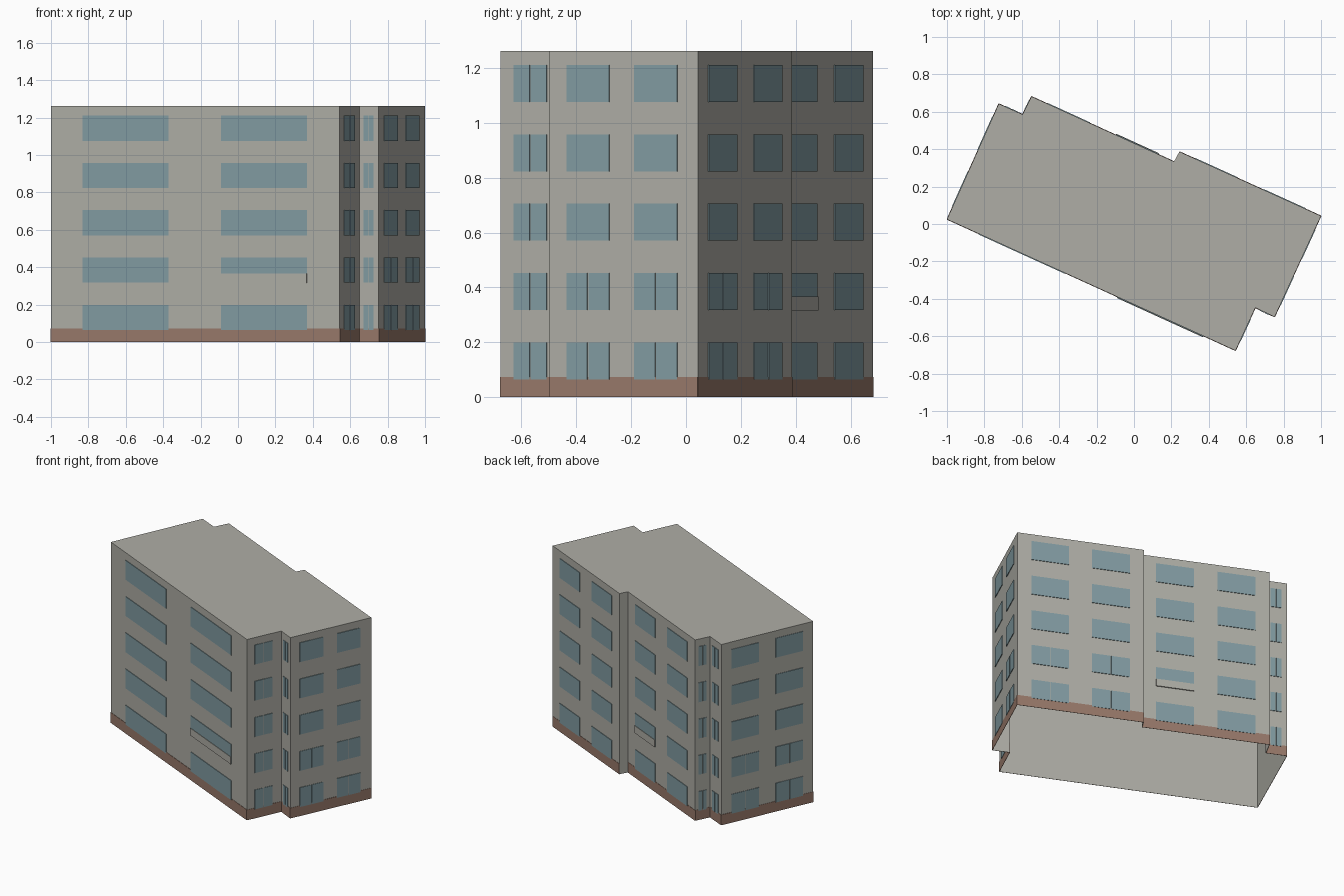
import bpy, bmesh
from mathutils import Vector

cube = bpy.data.objects.get("Cube")
if cube:
    bpy.data.objects.remove(cube, do_unlink=True)


def material(name, rgb):
    mat = bpy.data.materials.new(name)
    mat.use_nodes = True
    mat.diffuse_color = (*rgb, 1)
    mat.node_tree.nodes["Principled BSDF"].inputs["Base Color"].default_value = (*rgb, 1)
    return mat


WALL = material("warm grey plaster", (0.428, 0.423, 0.381))
GLASS = material("blue grey glass", (0.223, 0.332, 0.362))
PLINTH = material("brown plinth", (0.314, 0.191, 0.144))

HEIGHT, PLINTH_TOP = 1.262, 0.073
FLOORS, PITCH, SILL, WINDOW_HEIGHT = 5, 0.253, 0.064, 0.135
GAP = 0.005          # bar between two panes


def finish(name, bm, mat):
    mesh = bpy.data.meshes.new(name)
    bm.to_mesh(mesh)
    bm.free()
    mesh.materials.append(mat)
    obj = bpy.data.objects.new(name, mesh)
    bpy.context.collection.objects.link(obj)
    return obj


def plate(bm, wall, start, end, low, high, depth):
    """Thin open-backed plate on a wall, between two fractions of its length."""
    a, b = wall
    along = b - a
    out = Vector((along.y, -along.x, 0)).normalized() * depth
    p, q = a + along * start, a + along * end
    back = [bm.verts.new((v.x, v.y, z)) for v, z in ((p, low), (q, low), (q, high), (p, high))]
    front = [bm.verts.new(v.co + out) for v in back]
    bm.faces.new(front)
    for i in range(4):
        j = (i + 1) % 4
        bm.faces.new((back[i], back[j], front[j], front[i]))


# Footprint corners, counterclockwise from the far left corner
corners = [Vector((x, y, 0)) for x, y in (
    (-1, 0.025), (0.543, -0.677), (0.649, -0.448), (0.752, -0.497), (1, 0.043),
    (0.243, 0.387), (0.214, 0.334), (-0.548, 0.682), (-0.596, 0.586), (-0.723, 0.643))]
names = ["front", "front_return", "front_notch", "right_end", "back_right",
         "back_step", "back_left", "back_return", "back_notch", "left_end"]
walls = {n: (corners[i], corners[(i + 1) % len(corners)]) for i, n in enumerate(names)}

# Hollow shell: walls and flat roof, open underneath
bm = bmesh.new()
bottom = [bm.verts.new(c) for c in corners]
top = [bm.verts.new((c.x, c.y, HEIGHT)) for c in corners]
for i in range(len(corners)):
    j = (i + 1) % len(corners)
    bm.faces.new((bottom[i], bottom[j], top[j], top[i]))
bm.faces.new(top)
finish("building_shell", bm, WALL)

# Plinth band
bm = bmesh.new()
for name, wall in walls.items():
    if name != "back_step":
        plate(bm, wall, 0, 1, 0, PLINTH_TOP, 0.002)
finish("plinth", bm, PLINTH)

# Windows: columns on each wall, and how many lower floors have split panes
PAIR = ((0.11, 0.408), (0.59, 0.888))
SINGLE = ((0.22, 0.74),)
layout = {
    "front": (PAIR, 0), "front_return": (SINGLE, FLOORS), "front_notch": (SINGLE, FLOORS),
    "right_end": (((0.116, 0.404), (0.574, 0.862)), 2), "back_right": (PAIR, 2),
    "back_left": (PAIR, 0), "back_return": (SINGLE, FLOORS),
    "back_notch": (SINGLE, FLOORS), "left_end": (PAIR, 2)}
for name, (columns, split_floors) in layout.items():
    a, b = walls[name]
    half_gap = GAP / 2 / (b - a).length
    bm = bmesh.new()
    for floor in range(FLOORS):
        low = SILL + floor * PITCH
        for start, end in columns:
            mid = (start + end) / 2
            panes = [(start, end)]
            if floor < split_floors:
                panes = [(start, mid - half_gap), (mid + half_gap, end)]
            for s, e in panes:
                plate(bm, walls[name], s, e, low, low + WINDOW_HEIGHT, 0.004)
    finish(name + "_windows", bm, GLASS)

# Entrance panels covering the lower part of one upper window on each long side
for name, (start, end) in (("front", PAIR[1]), ("back_left", PAIR[0])):
    bm = bmesh.new()
    low = SILL + PITCH
    plate(bm, walls[name], start, end, low - 0.002, low + 0.049, 0.007)
    finish(name + "_entrance_panel", bm, WALL)
